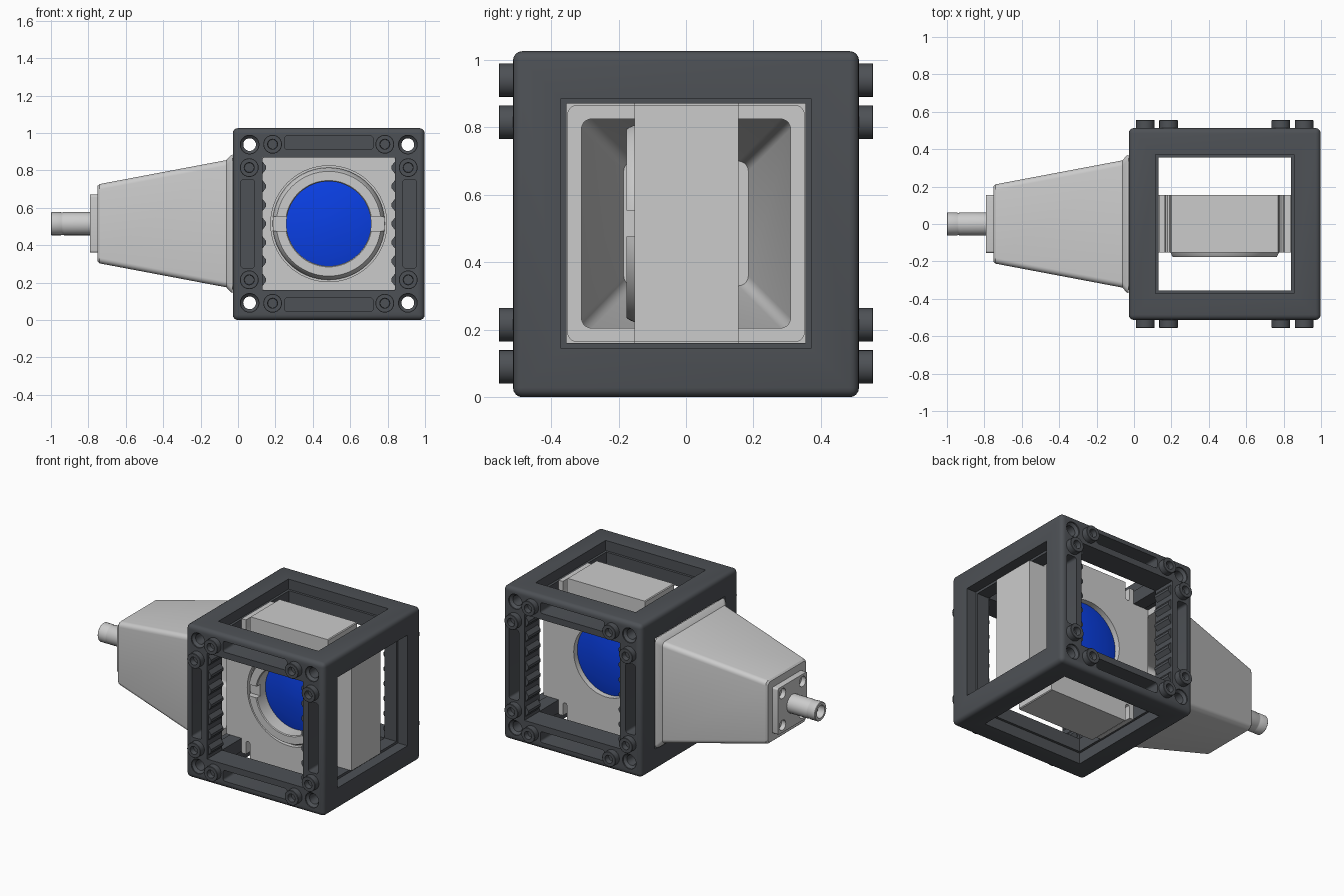
import bpy, bmesh, math
from mathutils import Vector

if "Cube" in bpy.data.objects:
    bpy.data.objects.remove(bpy.data.objects["Cube"])

CX, CZ = 0.485, 0.515          # cube centre in x and z
HALF, WIN = 0.513, 0.355       # cube half size, window half size


def material(name, rgb):
    m = bpy.data.materials.new(name)
    m.diffuse_color = (*rgb, 1)
    m.use_nodes = True
    m.node_tree.nodes["Principled BSDF"].inputs["Base Color"].default_value = m.diffuse_color
    return m


DARK = material("dark_grey", (0.075, 0.082, 0.092))
BLUE = material("blue_glass", (0.003, 0.05, 0.78))


def finish(name, bm, mat=None, angle=30):
    bmesh.ops.recalc_face_normals(bm, faces=bm.faces)
    me = bpy.data.meshes.new(name)
    bm.to_mesh(me)
    bm.free()
    ob = bpy.data.objects.new(name, me)
    bpy.context.collection.objects.link(ob)
    if mat:
        me.materials.append(mat)
    smooth(ob, angle)
    return ob


def smooth(ob, angle=30):
    bpy.ops.object.select_all(action='DESELECT')
    ob.select_set(True)
    bpy.context.view_layer.objects.active = ob
    bpy.ops.object.shade_smooth_by_angle(angle=math.radians(angle))


def add_box(bm, c, h, bevel=0.0, axis=None):
    """Box from centre and half sizes; bevel all edges or only those along an axis."""
    vs = bmesh.ops.create_cube(bm, size=2)['verts']
    for v in vs:
        v.co = Vector([c[i] + v.co[i] * h[i] for i in range(3)])
    if bevel:
        es = {e for v in vs for e in v.link_edges}
        if axis is not None:
            es = [e for e in es if abs(e.verts[0].co[axis] - e.verts[1].co[axis]) > 1e-4]
        bmesh.ops.bevel(bm, geom=list(es), offset=bevel, segments=4, profile=0.5, affect='EDGES')


def add_prism(bm, outline, y0, y1):
    """Extrude an xz outline (relative to the cube centre) along y."""
    f = bm.faces.new([bm.verts.new((CX + x, y0, CZ + z)) for x, z in outline])
    g = bmesh.ops.extrude_face_region(bm, geom=[f])['geom']
    bmesh.ops.translate(bm, vec=(0, y1 - y0, 0), verts=[v for v in g if isinstance(v, bmesh.types.BMVert)])


def circle(r, n=24):
    return [(r * math.cos(i * math.tau / n), r * math.sin(i * math.tau / n)) for i in range(n)]


def big(r):
    return circle(r, 64)


def round_square(h, r=0.03):
    pts = []
    for k, (sx, sy) in enumerate([(1, 1), (-1, 1), (-1, -1), (1, -1)]):
        for j in range(6):
            t = (k + j / 5) * math.pi / 2
            pts.append((sx * (h - r) + r * math.cos(t), sy * (h - r) + r * math.sin(t)))
    return pts


def add_loft(bm, prof, axis, c, shape=circle, closed=False):
    """Skin rings given as (radius, position) along x or y."""
    rings = []
    for r, a in prof:
        pts = [(a, u, v) if axis == 'x' else (u, a, v) for u, v in shape(r)]
        rings.append([bm.verts.new(Vector(c) + Vector(p)) for p in pts])
    pairs = list(zip(rings, rings[1:])) + ([(rings[-1], rings[0])] if closed else [])
    for p, q in pairs:
        for i in range(len(p)):
            j = (i + 1) % len(p)
            bm.faces.new((p[i], p[j], q[j], q[i]))
    if not closed:
        bm.faces.new(rings[0])
        bm.faces.new(rings[-1])


def cut(ob, bm):
    cutter = finish("cutter", bm)
    cutter.hide_render = True
    m = ob.modifiers.new("cut", 'BOOLEAN')
    m.operation, m.solver, m.object = 'DIFFERENCE', 'EXACT', cutter
    bpy.context.view_layer.objects.active = ob
    bpy.ops.object.modifier_apply(modifier=m.name)
    bpy.data.objects.remove(cutter)


SIGNS = [(a, b) for a in (-1, 1) for b in (-1, 1)]

# Cube frame with rounded edges and three square tunnels
bm = bmesh.new()
add_box(bm, (CX, 0, HALF), (HALF,) * 3, 0.028)
frame = finish("cube_frame", bm, DARK)
for ax in range(3):
    bm = bmesh.new()
    h = [WIN] * 3
    h[ax] = 0.8
    add_box(bm, (CX, 0, CZ), h)
    cut(frame, bm)

# Stepped window rims on the sides, top and bottom
for ax in (0, 2):
    bm = bmesh.new()
    for s in (-1, 1):
        c, h = [CX, 0, CZ], [0.371] * 3
        c[ax] += s * HALF
        h[ax] = 0.07
        add_box(bm, c, h)
    cut(frame, bm)

# Long slots in the front and back bars
bm = bmesh.new()
for sy in (-1, 1):
    for s in (-1, 1):
        add_box(bm, (CX, sy * 0.5, CZ + s * 0.433), (0.237, 0.12, 0.036), 0.015, 1)
        add_box(bm, (CX + s * 0.433, sy * 0.5, CZ), (0.036, 0.12, 0.237), 0.015, 1)
cut(frame, bm)

# Countersunk corner holes running right through
bm = bmesh.new()
for sx, sz in SIGNS:
    add_loft(bm, [(0.05, -0.6), (0.05, -0.505), (0.034, -0.49), (0.034, 0.49),
                  (0.05, 0.505), (0.05, 0.6)], 'y', (CX + sx * 0.423, 0, CZ + sz * 0.423))
cut(frame, bm)
smooth(frame)

# Gripping teeth on the inner faces of the upright posts
bm = bmesh.new()
for sx, sy in SIGNS:
    for i in range(7):
        z = (i - 3) * 0.1
        x0, x1 = sx * (WIN + 0.005), sx * (WIN - 0.02)
        add_prism(bm, [(x0, z - 0.04), (x1, z - 0.008), (x1, z + 0.008), (x0, z + 0.04)], sy * 0.37, sy * 0.5)
finish("post_teeth", bm, DARK)

# Socket screws, front and back
bm = bmesh.new()
for sy in (-1, 1):
    for sx, sz in SIGNS:
        for ox, oz in ((0.3, 0.425), (0.425, 0.3)):
            prof = [(0.05, 0.49), (0.05, 0.553), (0.048, 0.555), (0.027, 0.555), (0.025, 0.52)]
            add_loft(bm, [(r, sy * a) for r, a in prof], 'y', (CX + sx * ox, 0, CZ + sz * oz))
finish("socket_screws", bm, DARK)

# Lens holder: cross-shaped plate with spring tongues at top and bottom
right = [(0.285, 0.48), (0.29, 0.475), (0.29, 0.375)]
right += [(0.305 - 0.015 * math.cos(t), 0.375 - 0.015 * math.sin(t)) for t in (0.8, 1.57, 2.35)]
right += [(0.32, 0.375), (0.32, 0.45), (0.352, 0.45), (0.352, 0.352), (0.465, 0.352)]
right += [(x, -z) for x, z in reversed(right)]
outline = right + [(-x, z) for x, z in reversed(right)]
bm = bmesh.new()
add_prism(bm, outline, -0.152, 0.155)
holder = finish("lens_holder", bm)
bm = bmesh.new()
add_loft(bm, [(0.31, -0.3), (0.31, -0.125), (0.24, -0.125), (0.24, 0.3)], 'y', (CX, 0, CZ), big)
cut(holder, bm)
smooth(holder)

# Retaining ring with two key notches
bm = bmesh.new()
add_loft(bm, [(0.226, -0.08), (0.226, -0.172), (0.231, -0.177), (0.28, -0.177), (0.286, -0.168),
              (0.3, -0.135), (0.3, -0.12), (0.24, -0.12), (0.24, -0.08)], 'y', (CX, 0, CZ), big, True)
ring = finish("retaining_ring", bm)
bm = bmesh.new()
add_box(bm, (CX, -0.2, CZ), (0.4, 0.062, 0.038))
cut(ring, bm)
smooth(ring)

# Blue lens with domed faces
bm = bmesh.new()
dome = [(0.02, 0.0), (0.08, 0.003), (0.16, 0.012), (0.21, 0.021), (0.24, 0.028)]
add_loft(bm, [(r, -0.1 + d) for r, d in dome] + [(r, 0.145 - d) for r, d in reversed(dome)],
         'y', (CX, 0, CZ), big)
finish("lens", bm, BLUE)

# Hollow tapered housing plugged into the left window
bm = bmesh.new()
add_loft(bm, [(0.185, -0.70), (0.31, -0.02), (0.31, 0.02), (0.352, 0.02), (0.352, -0.03), (0.37, -0.03),
              (0.365, -0.04), (0.34, -0.062), (0.212, -0.74), (0.203, -0.75)], 'x', (0, 0, CZ), round_square)
finish("tapered_housing", bm)

# Connector flange with four screw holes
bm = bmesh.new()
add_box(bm, (-0.769, 0, CZ), (0.022, 0.155, 0.155), 0.012, 0)
flange = finish("connector_flange", bm)
bm = bmesh.new()
for sy, sz in SIGNS:
    add_loft(bm, [(0.034, -0.85), (0.034, -0.76)], 'x', (0, sy * 0.106, CZ + sz * 0.106))
cut(flange, bm)
smooth(flange)

# Hollow connector barrel
bm = bmesh.new()
add_loft(bm, [(0.062, -0.78), (0.062, -0.93), (0.06, -0.935), (0.06, -0.943), (0.062, -0.948),
              (0.062, -0.997), (0.059, -1.0), (0.042, -1.0), (0.042, -0.9)], 'x', (0, 0, CZ))
add_loft(bm, [(0.012, -0.89), (0.012, -0.97)], 'x', (0, 0, CZ))
finish("connector_barrel", bm)
